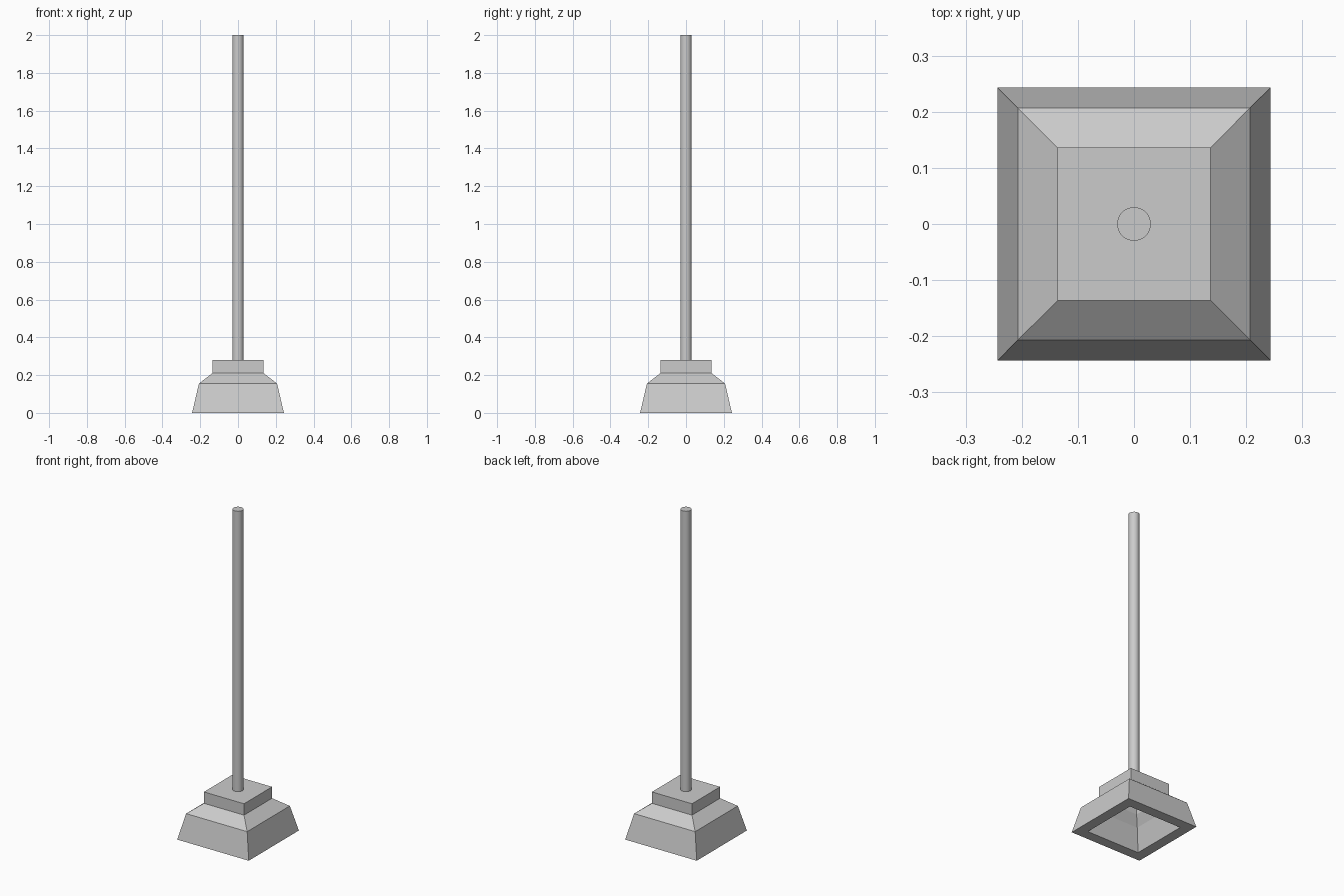
import bpy, bmesh
from math import radians

if "Cube" in bpy.data.objects:
    bpy.data.objects.remove(bpy.data.objects["Cube"])

# Hollow stepped base: square rings (half width, z), outside then inside
profile = [(0.136, 0.28), (0.136, 0.21), (0.207, 0.155), (0.243, 0.0),
           (0.18, 0.0), (0.145, 0.13), (0.115, 0.19), (0.115, 0.25)]
corners = [(-1, -1), (1, -1), (1, 1), (-1, 1)]

bm = bmesh.new()
rings = [[bm.verts.new((x * h, y * h, z)) for x, y in corners] for h, z in profile]
for a, b in zip(rings, rings[1:]):
    for i in range(4):
        j = (i + 1) % 4
        bm.faces.new((a[i], b[i], b[j], a[j]))
bm.faces.new(rings[0])
bm.faces.new(rings[-1])
bmesh.ops.recalc_face_normals(bm, faces=bm.faces)
mesh = bpy.data.meshes.new("hollow_base")
bm.to_mesh(mesh)
bm.free()
base = bpy.data.objects.new("hollow_base", mesh)
bpy.context.collection.objects.link(base)

# Round upright pole standing on the base
bottom, top = 0.27, 2.0
bpy.ops.mesh.primitive_cylinder_add(vertices=32, radius=0.03, depth=top - bottom,
                                    location=(0, 0, (top + bottom) / 2))
pole = bpy.context.object
pole.name = "pole"
bpy.ops.object.shade_smooth_by_angle(angle=radians(30))
